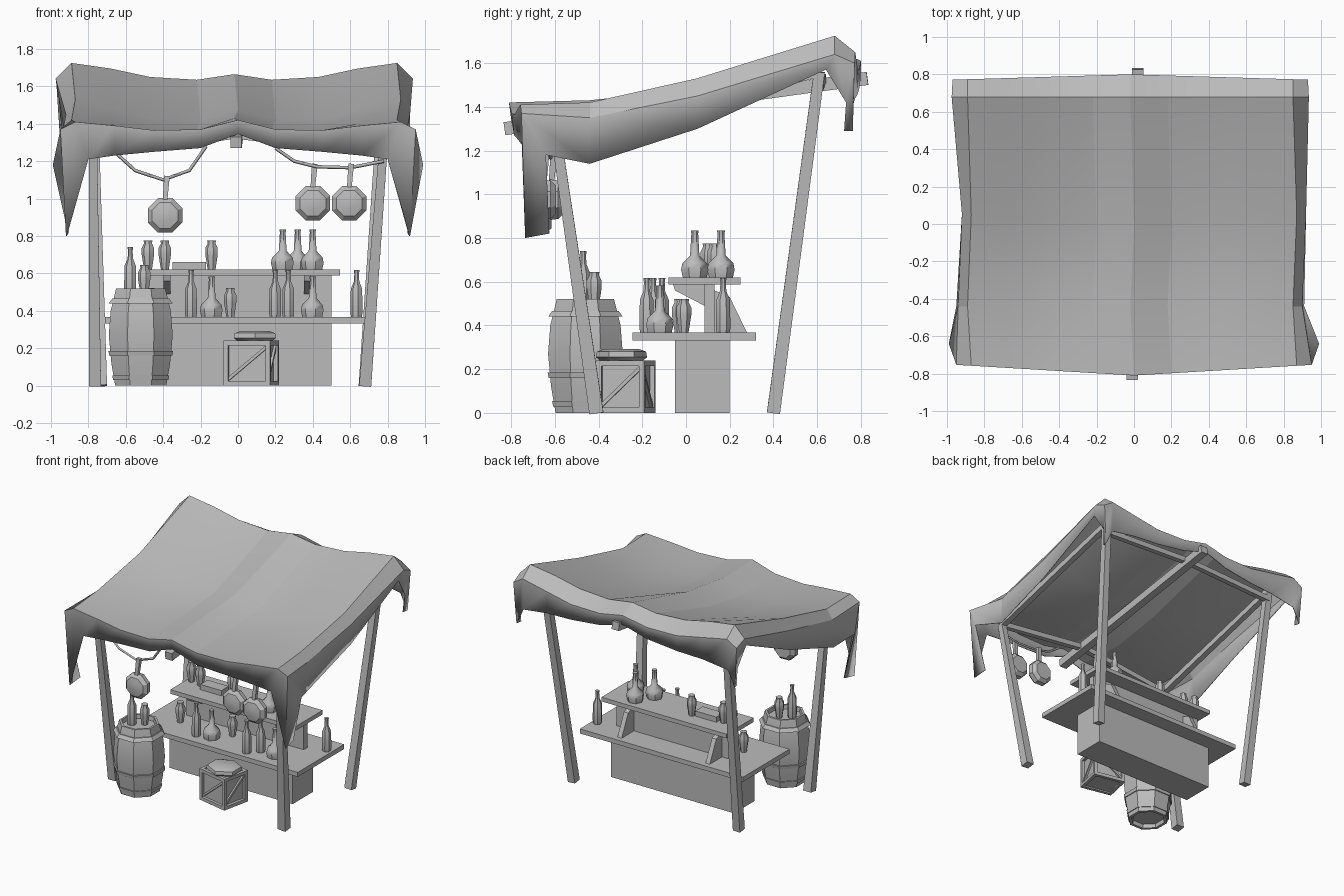
import bpy, bmesh, math
from mathutils import Vector, Matrix

cube = bpy.data.objects.get("Cube")
if cube:
    bpy.data.objects.remove(cube, do_unlink=True)

GREY = (0.5, 0.5, 0.5, 1)
mat = bpy.data.materials.new("plain_grey")
mat.use_nodes = True
mat.diffuse_color = GREY
mat.node_tree.nodes["Principled BSDF"].inputs["Base Color"].default_value = GREY


def finish(name, bm, smooth=30, matrix=None):
    bmesh.ops.recalc_face_normals(bm, faces=bm.faces)
    mesh = bpy.data.meshes.new(name)
    bm.to_mesh(mesh)
    bm.free()
    mesh.materials.append(mat)
    ob = bpy.data.objects.new(name, mesh)
    bpy.context.collection.objects.link(ob)
    if matrix:
        ob.matrix_world = matrix
    if smooth:
        bpy.ops.object.select_all(action='DESELECT')
        ob.select_set(True)
        bpy.context.view_layer.objects.active = ob
        bpy.ops.object.shade_smooth_by_angle(angle=math.radians(smooth))
    return ob


def box(name, lo, hi, matrix=None):
    lo, hi = Vector(lo), Vector(hi)
    bm = bmesh.new()
    m = Matrix.Translation((lo + hi) / 2) @ Matrix.Diagonal((*(hi - lo), 1))
    bmesh.ops.create_cube(bm, size=1, matrix=m)
    return finish(name, bm, 0, matrix)


def beam(name, a, b, w0, w1=None, matrix=None):
    """Square timber from a to b, tapering from w0 to w1."""
    a, b = Vector(a), Vector(b)
    d = b - a
    bm = bmesh.new()
    bmesh.ops.create_cone(bm, cap_ends=True, segments=4, radius1=w0 * 0.707,
                          radius2=(w1 or w0) * 0.707, depth=d.length,
                          matrix=Matrix.Rotation(math.pi / 4, 4, 'Z'))
    # keep one timber side horizontal
    z = d.normalized()
    x = Vector((0, 1, 0)) if abs(z.y) < 0.7 else Vector((1, 0, 0))
    y = z.cross(x).normalized()
    x = y.cross(z)
    rot = Matrix((x, y, z)).transposed().to_4x4()
    bm.transform(Matrix.Translation((a + b) / 2) @ rot)
    return finish(name, bm, 0, matrix)


def lathe(name, profile, loc, sides=7, matrix=None, smooth=40):
    bm = bmesh.new()
    rings = []
    for r, z in profile:
        rings.append([bm.verts.new((r * math.cos(t), r * math.sin(t), z))
                      for t in (math.tau * (i + 0.5) / sides for i in range(sides))])
    for a, b in zip(rings, rings[1:]):
        for i in range(sides):
            j = (i + 1) % sides
            bm.faces.new((a[i], a[j], b[j], b[i]))
    bm.faces.new(rings[0])
    bm.faces.new(rings[-1])
    return finish(name, bm, smooth, Matrix.Translation(loc) @ (matrix or Matrix()))


# Cloth canopy: rows run front hem to back hem, columns run centre to side hem
COLS = (0, 0.2, 0.45, 0.66, 0.87)
ROWS = (  # y at centre, y at side, x of shoulder and hem, sideways skew, heights per column
    (-0.80, -0.73, 0.92, 0.91, 0, (1.345, 1.27, 1.25, 1.23, 1.21, 0.80, 0.82)),
    (-0.81, -0.75, 0.95, 0.99, 0, (1.42, 1.37, 1.365, 1.39, 1.41, 1.37, 1.18)),
    (-0.44, -0.44, 0.92, 0.93, 0.02, (1.43, 1.37, 1.36, 1.40, 1.42, 1.35, 1.14)),
    (-0.02, 0.06, 0.92, 0.92, 0, (1.475, 1.42, 1.425, 1.48, 1.53, 1.45, 1.30)),
    (0.68, 0.68, 0.955, 0.94, 0.02, (1.665, 1.635, 1.65, 1.695, 1.725, 1.64, 1.57)),
    (0.80, 0.77, 0.95, 0.93, 0.02, (1.61, 1.57, 1.57, 1.61, 1.65, 1.60, 1.42)),
    (0.80, 0.76, 0.93, 0.92, 0.02, (1.54, 1.48, 1.45, 1.44, 1.41, 1.29, 1.29)),
)
bm = bmesh.new()
grid = []
for r, (yc, ys, shoulder, hem, skew, zs) in enumerate(ROWS):
    row = []
    for c in range(-6, 7):
        k, side = abs(c), (1 if c > 0 else -1)
        x = (*COLS, shoulder, hem)[k]
        y = yc + (ys - yc) * x
        if r == 0 and k == 4:
            x = 0.80
        if k == 6:
            y += 0.11 if r < 2 else -0.04 if r > 3 else 0
        row.append(bm.verts.new((x * side - skew, y, zs[k])))
    grid.append(row)
for a, b in zip(grid, grid[1:]):
    for i in range(len(a) - 1):
        bm.faces.new((a[i], a[i + 1], b[i + 1], b[i]))
canopy = finish("canopy", bm, 12)
solid = canopy.modifiers.new("cloth_thickness", 'SOLIDIFY')
solid.thickness = 0.006

# Timber frame
front_mid, back_mid = Vector((-0.01, -0.60, 1.34)), Vector((-0.01, 0.62, 1.53))
for side, s, front_x, back_x in (("left", 1, 0.68, 0.675), ("right", -1, -0.765, -0.73)):
    front_top, back_top = Vector((0.775 * s, -0.59, 1.24)), Vector((0.775 * s, 0.61, 1.56))
    beam("front_post_" + side, (front_x, -0.41, 0), front_top, 0.065, 0.045)
    beam("back_post_" + side, (back_x, 0.40, 0), back_top, 0.06, 0.05)
    beam("side_rail_" + side, front_top, back_top, 0.045)
    beam("front_rafter_" + side, front_top, front_mid, 0.04)
    beam("back_rafter_" + side, back_top - Vector((0, 0, 0.06)), back_mid, 0.04)
beam("ridge_beam", (-0.01, -0.83, 1.30), (0.02, 0.83, 1.53), 0.06)

# Counter with raised shelf
box("counter_base", (-0.55, -0.05, 0), (0.50, 0.20, 0.335))
box("counter_top", (-0.71, -0.245, 0.332), (0.68, 0.32, 0.367))
box("shelf_panel", (-0.50, 0.085, 0.365), (0.50, 0.13, 0.59))
box("shelf_top", (-0.52, -0.08, 0.588), (0.545, 0.25, 0.62))
box("shelf_packet", (-0.35, 0.04, 0.62), (-0.17, 0.13, 0.66))


def bracket(name, x, pts):
    bm = bmesh.new()
    face = bm.faces.new([bm.verts.new((x - 0.018, y, z)) for y, z in pts])
    ext = bmesh.ops.extrude_face_region(bm, geom=[face])
    verts = [v for v in ext["geom"] if isinstance(v, bmesh.types.BMVert)]
    bmesh.ops.translate(bm, verts=verts, vec=(0.036, 0, 0))
    finish(name, bm, 0)


for side, x in (("left", 0.37), ("right", -0.38)):
    bracket("back_bracket_" + side, x, ((0.13, 0.365), (0.28, 0.365), (0.20, 0.53), (0.13, 0.56)))
    bracket("front_bracket_" + side, x, ((-0.06, 0.59), (0.085, 0.59), (0.085, 0.49), (-0.05, 0.56)))

# Bottles, flasks and vases
BOTTLE = ((0.03, 0), (0.034, 0.02), (0.032, 0.15), (0.015, 0.19), (0.013, 0.23), (0.016, 0.25))
FLASK = ((0.056, 0), (0.064, 0.035), (0.058, 0.065), (0.022, 0.10), (0.016, 0.20), (0.019, 0.215))
VASE = ((0.022, 0), (0.035, 0.08), (0.035, 0.115), (0.022, 0.14), (0.025, 0.155))
TOP, SHELF, LID = 0.367, 0.62, 0.49
ITEMS = (
    ("bottle", BOTTLE, TOP, ((-0.25, -0.15), (0.20, -0.18), (0.27, -0.11), (0.635, 0.17))),
    ("flask", FLASK, TOP, ((-0.14, -0.12), (0.40, -0.12))),
    ("vase", VASE, TOP, ((-0.04, -0.01), (-0.47, -0.03))),
    ("shelf_vase", VASE, SHELF, ((-0.48, 0.12), (-0.39, 0.10), (-0.14, 0.13))),
    ("shelf_flask", FLASK, SHELF, ((0.24, 0.04), (0.40, 0.04), (0.32, 0.16))),
    ("barrel_bottle", BOTTLE, LID, ((-0.575, -0.47),)),
    ("barrel_vase", VASE, LID, ((-0.50, -0.42),)),
)
for name, profile, z, places in ITEMS:
    for n, (x, y) in enumerate(places):
        lathe(f"{name}_{n + 1}", profile, (x, y, z))

# Barrel with recessed ends and flared hoops
CASK = (-0.52, -0.46, 0)
lathe("barrel", ((0.12, 0.03), (0.125, 0), (0.148, 0), (0.17, 0.12), (0.185, 0.27), (0.174, 0.40),
                 (0.142, 0.52), (0.125, 0.52), (0.12, 0.49)), CASK, 8, smooth=30)
for name, z, r0, r1 in (("top_hoop", 0.44, 0.185, 0.165), ("lower_hoop", 0.16, 0.182, 0.187),
                        ("bottom_hoop", 0.03, 0.16, 0.165)):
    lathe(name, ((r0, z), (r1, z + 0.025)), CASK, 8, smooth=0)

# Crate with framed edges, braces and a sack on top
C = Matrix.Translation((0.07, -0.275, 0)) @ Matrix.Rotation(math.radians(-12), 4, 'Z')
W, D, H, T = 0.115, 0.10, 0.24, 0.025
box("crate", (-W + 0.01, -D + 0.01, 0.01), (W - 0.01, D - 0.01, H - 0.01), C)
for sx in (-1, 1):
    beam("crate_brace_side", (sx * W * 0.96, -D, T), (sx * W * 0.96, D, H - T), 0.016, matrix=C)
    beam("crate_brace_end", (-W, sx * D * 0.96, T), (W, sx * D * 0.96, H - T), 0.016, matrix=C)
    for sy in (-1, 1):
        beam("crate_upright", (sx * W, sy * D, 0), (sx * W, sy * D, H), T, matrix=C)
    for z in (T / 2, H - T / 2):
        beam("crate_rail_side", (sx * W, -D, z), (sx * W, D, z), T, matrix=C)
        beam("crate_rail_end", (-W, sx * D, z), (W, sx * D, z), T, matrix=C)
lathe("crate_sack", ((0.11, 0), (0.13, 0.015), (0.125, 0.04), (0.09, 0.052)), (0.09, -0.295, H), 6,
      Matrix.Diagonal((1, 0.9, 1, 1)))

# Hanging ropes and rounded pans
for side, y, pts in (("right", -0.66, ((-0.66, 1.25), (-0.55, 1.15), (-0.40, 1.10), (-0.26, 1.15), (-0.17, 1.28))),
                     ("left", -0.62, ((0.20, 1.27), (0.30, 1.20), (0.42, 1.17), (0.60, 1.165), (0.78, 1.20)))):
    curve = bpy.data.curves.new("rope_" + side, 'CURVE')
    curve.dimensions = '3D'
    curve.bevel_depth, curve.bevel_resolution = 0.009, 0
    line = curve.splines.new('POLY')
    line.points.add(len(pts) - 1)
    for p, (x, z) in zip(line.points, pts):
        p.co = (x, y, z, 1)
    curve.materials.append(mat)
    bpy.context.collection.objects.link(bpy.data.objects.new("rope_" + side, curve))
PAN = ((0.07, -0.045), (0.095, -0.02), (0.10, 0.015), (0.075, 0.04), (0.03, 0.05))
for n, (x, y, z) in enumerate(((-0.39, -0.66, 0.91), (0.40, -0.605, 0.975), (0.595, -0.64, 0.975))):
    lathe(f"pan_{n + 1}", PAN, (x, y, z), 8, Matrix.Rotation(math.pi / 2, 4, 'X'), 30)
    beam(f"pan_handle_{n + 1}", (x, y - 0.01, z + 0.08), (x + 0.01, y, z + 0.21), 0.025, 0.03)
